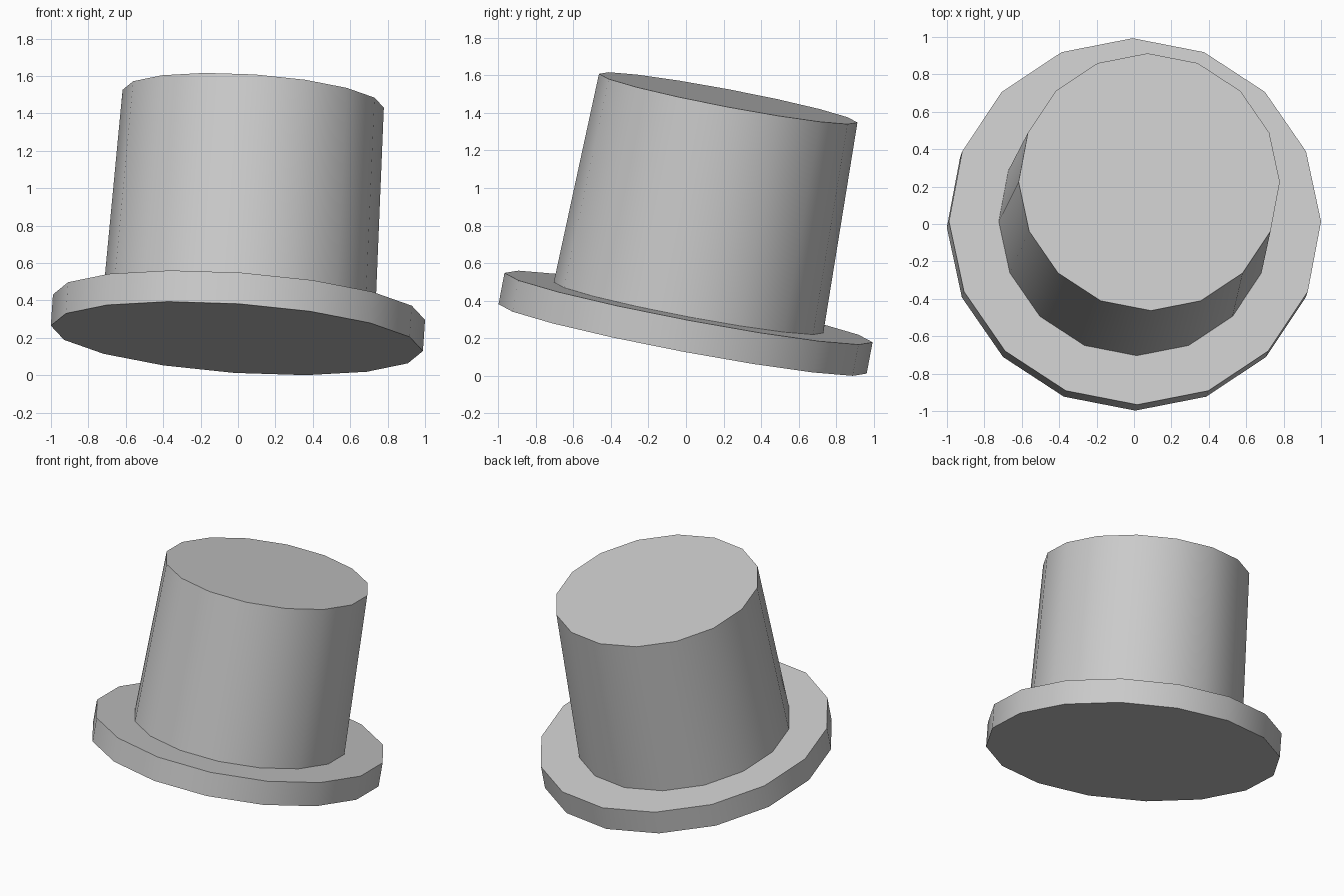
import bpy, bmesh, math
from mathutils import Matrix, Vector

if "Cube" in bpy.data.objects:
    bpy.data.objects.remove(bpy.data.objects["Cube"])

# The whole hat leans back and to the right
TILT = (Matrix.Translation((-0.006, -0.018, 0.197))
        @ Matrix.Rotation(math.radians(3.9), 4, 'Y')
        @ Matrix.Rotation(math.radians(-10.7), 4, 'X'))


def drum(name, r_bottom, r_top, z0, z1, sides=16):
    """Closed cylinder along the hat axis, from z0 to z1."""
    bm = bmesh.new()
    bmesh.ops.create_cone(bm, cap_ends=True, segments=sides, radius1=r_bottom,
                          radius2=r_top, depth=z1 - z0,
                          matrix=Matrix.Translation((0, 0, (z0 + z1) / 2)))
    mesh = bpy.data.meshes.new(name)
    bm.to_mesh(mesh)
    bm.free()
    obj = bpy.data.objects.new(name, mesh)
    bpy.context.collection.objects.link(obj)
    obj.matrix_world = TILT
    bpy.ops.object.select_all(action='DESELECT')
    obj.select_set(True)
    bpy.context.view_layer.objects.active = obj
    bpy.ops.object.shade_smooth_by_angle(angle=math.radians(40))
    return obj


# Wide flat brim
drum("brim", 0.997, 0.997, 0.0, 0.17)
# Tall crown, slightly narrower at the top
drum("crown", 0.73, 0.70, 0.17, 1.307)
